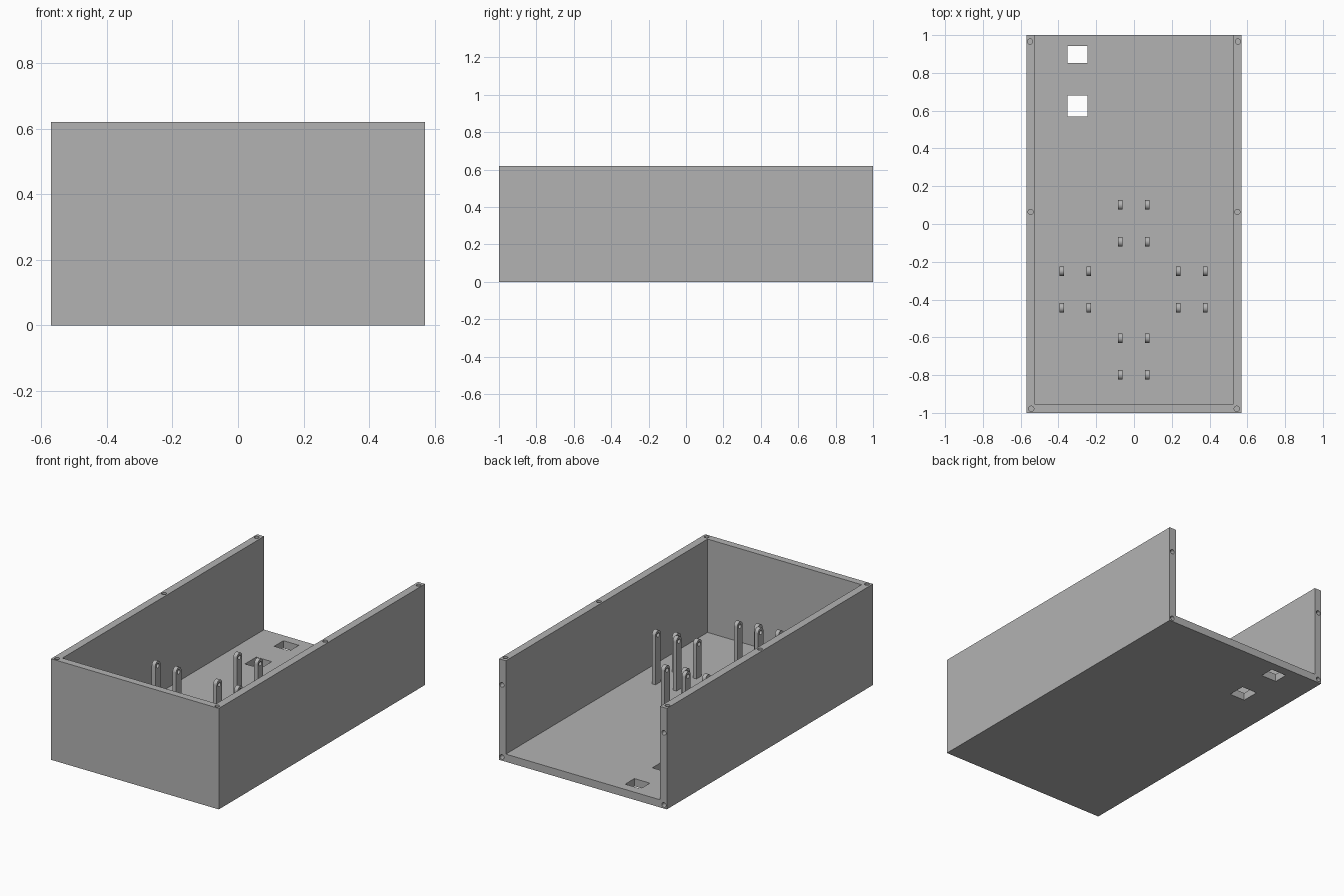
import bpy, bmesh, math
from mathutils import Matrix, Vector

if "Cube" in bpy.data.objects:
    bpy.data.objects.remove(bpy.data.objects["Cube"])

W, L, H, T = 0.57, 1.0, 0.62, 0.047   # half width, half length, height, wall

grey = bpy.data.materials.new("plain_grey")
grey.use_nodes = True
grey.diffuse_color = (0.45, 0.45, 0.45, 1)
grey.node_tree.nodes["Principled BSDF"].inputs["Base Color"].default_value = (0.45, 0.45, 0.45, 1)


def finish(name, bm):
    bmesh.ops.recalc_face_normals(bm, faces=bm.faces)
    mesh = bpy.data.meshes.new(name)
    bm.to_mesh(mesh)
    bm.free()
    mesh.materials.append(grey)
    ob = bpy.data.objects.new(name, mesh)
    bpy.context.collection.objects.link(ob)
    return ob


def box(name, lo, hi):
    bm = bmesh.new()
    bmesh.ops.create_cube(bm, size=1)
    lo, hi = Vector(lo), Vector(hi)
    bmesh.ops.scale(bm, vec=hi - lo, verts=bm.verts)
    bmesh.ops.translate(bm, vec=(lo + hi) / 2, verts=bm.verts)
    return finish(name, bm)


def rod(name, centre, radius, length, axis):
    bm = bmesh.new()
    turn = Vector(axis).to_track_quat('Z', 'Y').to_matrix().to_4x4()
    bmesh.ops.create_cone(bm, cap_ends=True, segments=24, radius1=radius, radius2=radius,
                          depth=length, matrix=Matrix.Translation(centre) @ turn)
    return finish(name, bm)


def cut(target, cutter):
    mod = target.modifiers.new("cut", 'BOOLEAN')
    mod.operation, mod.solver, mod.object = 'DIFFERENCE', 'EXACT', cutter
    bpy.context.view_layer.objects.active = target
    bpy.ops.object.modifier_apply(modifier=mod.name)
    bpy.data.objects.remove(cutter)


def smooth(ob):
    bpy.ops.object.select_all(action='DESELECT')
    ob.select_set(True)
    bpy.context.view_layer.objects.active = ob
    bpy.ops.object.shade_smooth_by_angle(angle=math.radians(30))


# Open-backed tray
tray = box("tray", (-W, -L, 0), (W, L, H))
cut(tray, box("cavity", (-W + T, -L + T - 0.003, T), (W - T, L + 0.1, H + 0.1)))

# Two cable openings in the floor
for y0, y1 in ((0.57, 0.68), (0.853, 0.943)):
    cut(tray, box("opening", (-0.352, y0, -0.1), (-0.247, y1, 0.1)))

# Blind screw holes in the rim and the back edges
for side in (-1, 1):
    for x, y in ((0.55, 0.966), (0.547, 0.064), (0.544, -0.978)):
        cut(tray, rod("screw_hole", (side * x, y, H), 0.014, 0.16, (0, 0, 1)))
    for z in (0.022, 0.465):
        cut(tray, rod("screw_hole", (side * 0.55, L, z), 0.014, 0.16, (0, 1, 0)))
smooth(tray)


# Round-topped post with an eyelet near the top
def eyelet_post(name, x, y, top):
    r, half = 0.025, 0.012
    arc = [(r * math.cos(a), top - r + r * math.sin(a))
           for a in (math.pi * i / 16 for i in range(17))]
    outline = [(-r, T - 0.005), (r, T - 0.005)] + arc
    bm = bmesh.new()
    face = bm.faces.new([bm.verts.new((x - half, y + u, z)) for u, z in outline])
    grown = bmesh.ops.extrude_face_region(bm, geom=[face])["geom"]
    bmesh.ops.translate(bm, vec=(2 * half, 0, 0),
                        verts=[v for v in grown if isinstance(v, bmesh.types.BMVert)])
    post = finish(name, bm)
    cut(post, rod("eyelet", (x, y, top - r - 0.003), 0.013, 0.1, (1, 0, 0)))
    smooth(post)


# Four sensor mounts, each with two tall rear posts and two short front posts
mounts = {"rear": (-0.002, 0.101), "right": (-0.311, -0.249),
          "left": (0.305, -0.249), "front": (-0.002, -0.604)}
for place, (x, y) in mounts.items():
    for side, offset in (("right", -0.071), ("left", 0.071)):
        eyelet_post(f"{place}_mount_tall_post_{side}", x + offset, y, 0.372)
        eyelet_post(f"{place}_mount_short_post_{side}", x + offset, y - 0.195, 0.28)
